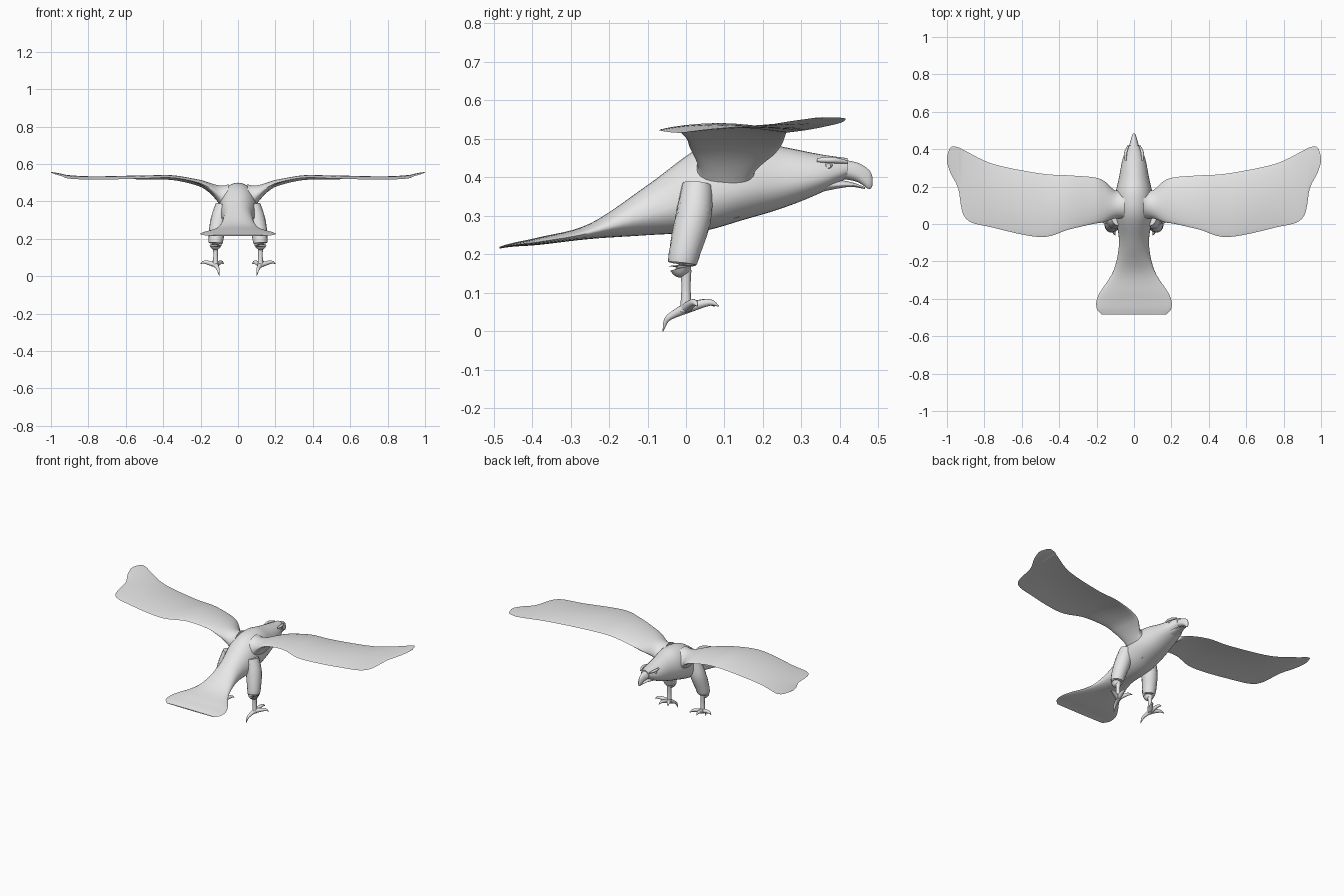
import bpy, bmesh, math
from mathutils import Vector

cube = bpy.data.objects.get("Cube")
if cube:
    bpy.data.objects.remove(cube, do_unlink=True)

grey = bpy.data.materials.new("plain grey")
grey.use_nodes = True
colour = (.8, .8, .8, 1)
grey.diffuse_color = colour
grey.node_tree.nodes["Principled BSDF"].inputs["Base Color"].default_value = colour


def smooth_rows(rows, steps=6):
    """Fill in rows of numbers along a smooth curve through them."""
    filled = []
    last = len(rows) - 1
    for index in range(last):
        before, start = rows[max(index - 1, 0)], rows[index]
        end, after = rows[index + 1], rows[min(index + 2, last)]
        for step in range(steps):
            t = step / steps
            filled.append([
                b + t / 2 * (c - a + t * (2 * a - 5 * b + 4 * c - d
                             + t * (3 * (b - c) + d - a)))
                for a, b, c, d in zip(before, start, end, after)])
    filled.append(list(rows[last]))
    return filled


def circle(count):
    """Cosine and sine of evenly spaced angles."""
    angles = [math.tau * index / count for index in range(count)]
    return [(math.cos(angle), math.sin(angle)) for angle in angles]


def skin(name, rings, mirrored=False):
    """Bridge a list of rings into a closed, smooth surface."""
    bm = bmesh.new()
    loops = [[bm.verts.new(point) for point in ring] for ring in rings]
    for one, two in zip(loops, loops[1:]):
        for index in range(len(one)):
            bm.faces.new((one[index - 1], one[index], two[index], two[index - 1]))
    bm.faces.new(loops[0])
    bm.faces.new(loops[-1])
    bmesh.ops.recalc_face_normals(bm, faces=bm.faces)
    mesh = bpy.data.meshes.new(name)
    bm.to_mesh(mesh)
    bm.free()
    mesh.materials.append(grey)
    part = bpy.data.objects.new(name, mesh)
    bpy.context.scene.collection.objects.link(part)
    if mirrored:
        part.modifiers.new("other side", "MIRROR")
    bpy.ops.object.select_all(action="DESELECT")
    part.select_set(True)
    bpy.context.view_layer.objects.active = part
    bpy.ops.object.shade_smooth_by_angle(angle=math.radians(50))


def hull(name, rows):
    """Egg-shaped sections given as y, bottom, top and half width."""
    rings = []
    for y, bottom, top, half in smooth_rows(rows):
        widest = bottom + .4 * (top - bottom)
        rings.append([
            (half * cosine, y,
             widest + sine * (top - widest if sine > 0 else widest - bottom))
            for cosine, sine in circle(32)])
    skin(name, rings)


def tube(name, rows):
    """Round sections given as x, y, z and radius, on both sides."""
    path = smooth_rows(rows)
    centres = [Vector(row[:3]) for row in path]
    rings = []
    for index, centre in enumerate(centres):
        following = centres[min(index + 1, len(centres) - 1)]
        along = following - centres[max(index - 1, 0)]
        turn = Vector((0, 0, 1)).rotation_difference(along.normalized())
        radius = path[index][3]
        rings.append([centre + turn @ Vector((cosine, sine, 0)) * radius
                      for cosine, sine in circle(16)])
    skin(name, rings, mirrored=True)


def wing(name, rows):
    """Thin arched sections given as x, trailing y, leading y and height."""
    rings = []
    for x, trailing, leading, height in smooth_rows(rows):
        half_chord = (leading - trailing) / 2
        # The root swells into the shoulder; the blade thins and twists outward
        thickness = .001 + .005 * (1 - x) + .2 * math.exp(-15 * x)
        arch = .06 * x * (1 - x)
        twist = .16 * (x - .6) * half_chord
        rings.append([
            (x, trailing + half_chord * (1 + cosine),
             height + twist * cosine + arch * sine_squared + thickness * sine)
            for cosine, sine in circle(32)
            for sine_squared in [sine * sine]])
    skin(name, rings, mirrored=True)


# Body from the fanned tail to the face
hull("body_and_tail", [
    (-.485, .215, .22, .17),
    (-.45, .22, .23, .2),
    (-.38, .225, .245, .19),
    (-.25, .24, .28, .11),
    (-.1, .25, .38, .08),
    (.04, .26, .48, .1),
    (.15, .29, .5, .1),
    (.25, .32, .48, .08),
    (.35, .36, .46, .06),
    (.42, .4, .45, .03)])

# Open hooked beak
hull("upper_beak", [
    (.37, .4, .45, .04),
    (.44, .39, .44, .02),
    (.475, .37, .42, .01),
    (.485, .38, .4, .002)])
hull("lower_beak", [
    (.34, .36, .4, .04),
    (.42, .375, .39, .02),
    (.465, .37, .375, .003)])

# Eyes under a brow ridge
tube("eye", [(.04, .37, .43, .012), (.05, .37, .43, .006)])
tube("brow", [
    (.045, .34, .445, .005),
    (.045, .38, .445, .008),
    (.03, .42, .44, .004)])

# Spread wings
wing("wing", [
    (.05, .02, .19, .39),
    (.1, .03, .18, .43),
    (.16, .01, .23, .47),
    (.22, 0, .25, .495),
    (.35, -.03, .26, .52),
    (.5, -.07, .27, .52),
    (.75, -.02, .32, .52),
    (.9, .03, .39, .53),
    (.94, .19, .41, .54),
    (.98, .27, .41, .55),
    (1, .33, .36, .555)])

# Feathered thighs and bare shins
tube("thigh", [
    (.08, .03, .38, .04),
    (.1, .02, .3, .047),
    (.115, 0, .22, .042),
    (.12, -.01, .17, .035),
    (.12, 0, .15, .016)])
tube("shin", [(.12, 0, .16, .014), (.12, 0, .11, .012), (.12, 0, .05, .016)])

# Three forward toes fan out from the ankle, and a long claw points back
ankle = (.12, 0, .06, .014)
for name, degrees in (("inner_toe", -30), ("middle_toe", 10), ("outer_toe", 70)):
    across, ahead = math.sin(math.radians(degrees)), math.cos(math.radians(degrees))
    toe = [(ankle[0] + reach * across, reach * ahead, height, radius)
           for reach, height, radius in ((.06, .075, .009), (.087, .065, .001))]
    tube(name, [ankle] + toe)
tube("back_toe", [
    ankle,
    (.11, -.03, .045, .01),
    (.105, -.05, .03, .007),
    (.1, -.06, 0, .001)])
